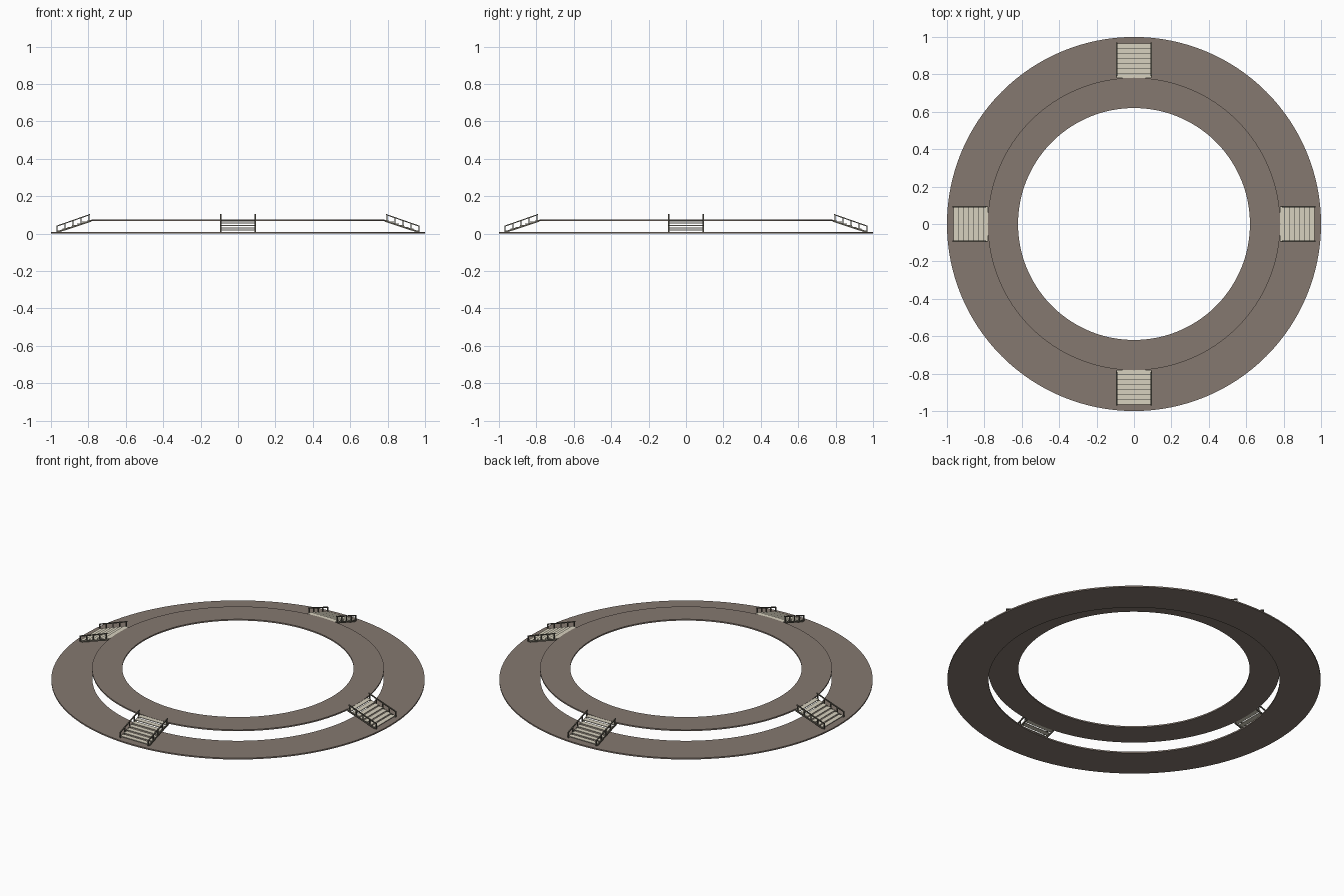
import bpy, bmesh, math
from mathutils import Matrix, Vector

if "Cube" in bpy.data.objects:
    bpy.data.objects.remove(bpy.data.objects["Cube"])

def material(name, rgb):
    m = bpy.data.materials.new(name)
    m.diffuse_color = (*rgb, 1)
    m.use_nodes = True
    m.node_tree.nodes["Principled BSDF"].inputs["Base Color"].default_value = m.diffuse_color
    return m

STONE = material("brown_deck", (0.235, 0.19, 0.16))
CREAM = material("cream_tread", (0.68, 0.64, 0.52))
METAL = material("dark_metal", (0.12, 0.11, 0.085))

def finish(bm, name, mat, turn=0.0):
    bmesh.ops.rotate(bm, verts=bm.verts, matrix=Matrix.Rotation(turn, 3, 'Z'))
    bmesh.ops.recalc_face_normals(bm, faces=bm.faces)
    me = bpy.data.meshes.new(name)
    bm.to_mesh(me)
    bm.free()
    me.materials.append(mat)
    ob = bpy.data.objects.new(name, me)
    bpy.context.collection.objects.link(ob)
    return ob

def ring(name, r_in, r_out, z0, z1, n=128):
    # rectangular section swept round the z axis
    bm = bmesh.new()
    loops = []
    for i in range(n):
        a = 2 * math.pi * i / n
        loops.append([bm.verts.new((r * math.cos(a), r * math.sin(a), z))
                      for r, z in ((r_in, z0), (r_out, z0), (r_out, z1), (r_in, z1))])
    for i in range(n):
        p, q = loops[i], loops[(i + 1) % n]
        for k in range(4):
            bm.faces.new((p[k], q[k], q[(k + 1) % 4], p[(k + 1) % 4]))
    ob = finish(bm, name, STONE)
    bpy.ops.object.select_all(action='DESELECT')
    ob.select_set(True)
    bpy.context.view_layer.objects.active = ob
    bpy.ops.object.shade_smooth_by_angle(angle=math.radians(30))

def box(bm, lo, hi):
    lo, hi = Vector(lo), Vector(hi)
    bmesh.ops.create_cube(bm, size=1, matrix=Matrix.Translation((lo + hi) / 2)
                          @ Matrix.Diagonal((*(hi - lo), 1)))

def slanted_bar(bm, x0, x1, a, b, h):
    # bar of height h running from a=(y,z) to b=(y,z)
    pts = [(a[0], a[1]), (b[0], b[1]), (b[0], b[1] + h), (a[0], a[1] + h)]
    f = bm.faces.new([bm.verts.new((x0, y, z)) for y, z in pts])
    ext = bmesh.ops.extrude_face_region(bm, geom=[f])["geom"]
    bmesh.ops.translate(bm, vec=(x1 - x0, 0, 0),
                        verts=[g for g in ext if isinstance(g, bmesh.types.BMVert)])

# lower and upper decks
ring("lower_deck", 0.78, 1.0, 0.0, 0.008)
ring("upper_deck", 0.62, 0.782, 0.066, 0.074)

# four flights of stairs, modelled at the front and turned
Y0, Y1, W, STEPS = -0.965, -0.782, 0.09, 7
run, rise = (Y1 - Y0) / STEPS, 0.065 / STEPS
for i, side in enumerate(("front", "right", "back", "left")):
    turn = i * math.pi / 2

    bm = bmesh.new()
    for s in range(STEPS):
        y, z = Y0 + s * run, 0.008 + (s + 1) * rise
        box(bm, (-W, y, z - 0.004), (W, y + run + 0.002, z))
    finish(bm, side + "_treads", CREAM, turn)

    bm = bmesh.new()
    for sx in (-1, 1):
        x0, x1 = sorted((sx * (W - 0.001), sx * (W + 0.005)))
        slanted_bar(bm, x0, x1, (Y0, 0.004), (Y1, 0.064), 0.009)
        slanted_bar(bm, x0, x1, (Y0 - 0.005, 0.036), (-0.79, 0.099), 0.006)
        for p in range(5):
            t = p / 4
            y = Y0 - 0.003 + t * 0.172
            box(bm, (x0, y - 0.0025, 0.005 + t * 0.06), (x1, y + 0.0025, 0.04 + t * 0.062))
    finish(bm, side + "_stringers_and_rails", METAL, turn)
